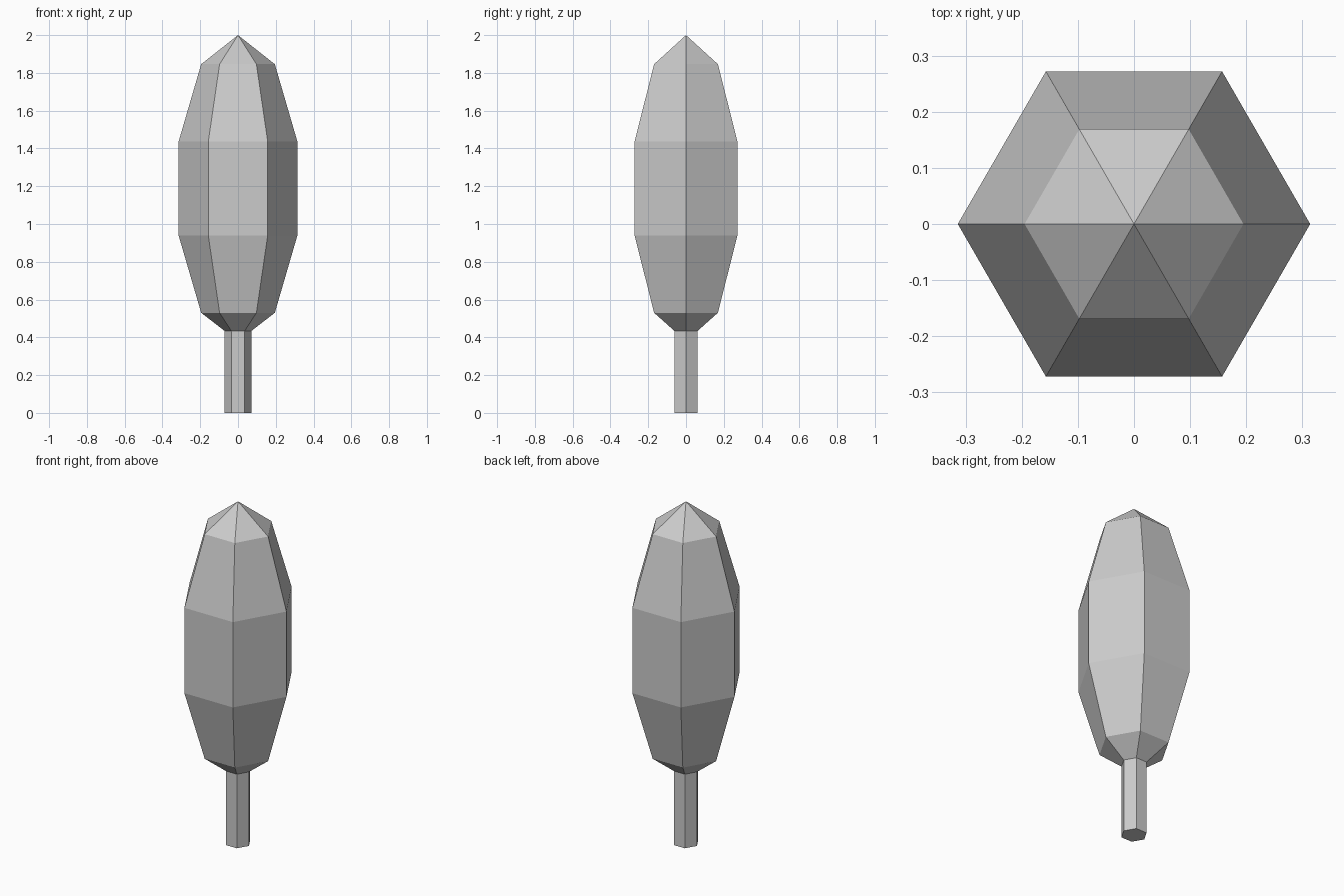
import bpy, bmesh
from math import cos, sin, pi

if "Cube" in bpy.data.objects:
    bpy.data.objects.remove(bpy.data.objects["Cube"])

SIDES = 6


def lathe(name, profile):
    """Closed six-sided solid from (radius, height) pairs; radius 0 makes a tip."""
    bm = bmesh.new()
    rings = []
    for r, z in profile:
        n = SIDES if r else 1
        rings.append([bm.verts.new((r * cos(2 * pi * i / SIDES), r * sin(2 * pi * i / SIDES), z))
                      for i in range(n)])
    for low, high in zip(rings, rings[1:]):
        for i in range(SIDES):
            j = (i + 1) % SIDES
            top = [high[j], high[i]] if len(high) > 1 else [high[0]]
            bm.faces.new([low[i], low[j]] + top)
    for ring, flip in ((rings[0], True), (rings[-1], False)):
        if len(ring) > 1:
            bm.faces.new(ring[::-1] if flip else ring)
    mesh = bpy.data.meshes.new(name)
    bm.to_mesh(mesh)
    bm.free()
    obj = bpy.data.objects.new(name, mesh)
    bpy.context.collection.objects.link(obj)
    return obj


# Straight trunk
lathe("trunk", [(0.071, 0), (0.071, 0.434)])

# Tall faceted foliage with a pointed top
lathe("foliage", [(0.071, 0.434), (0.195, 0.53), (0.314, 0.938),
                  (0.314, 1.438), (0.195, 1.846), (0, 2)])
